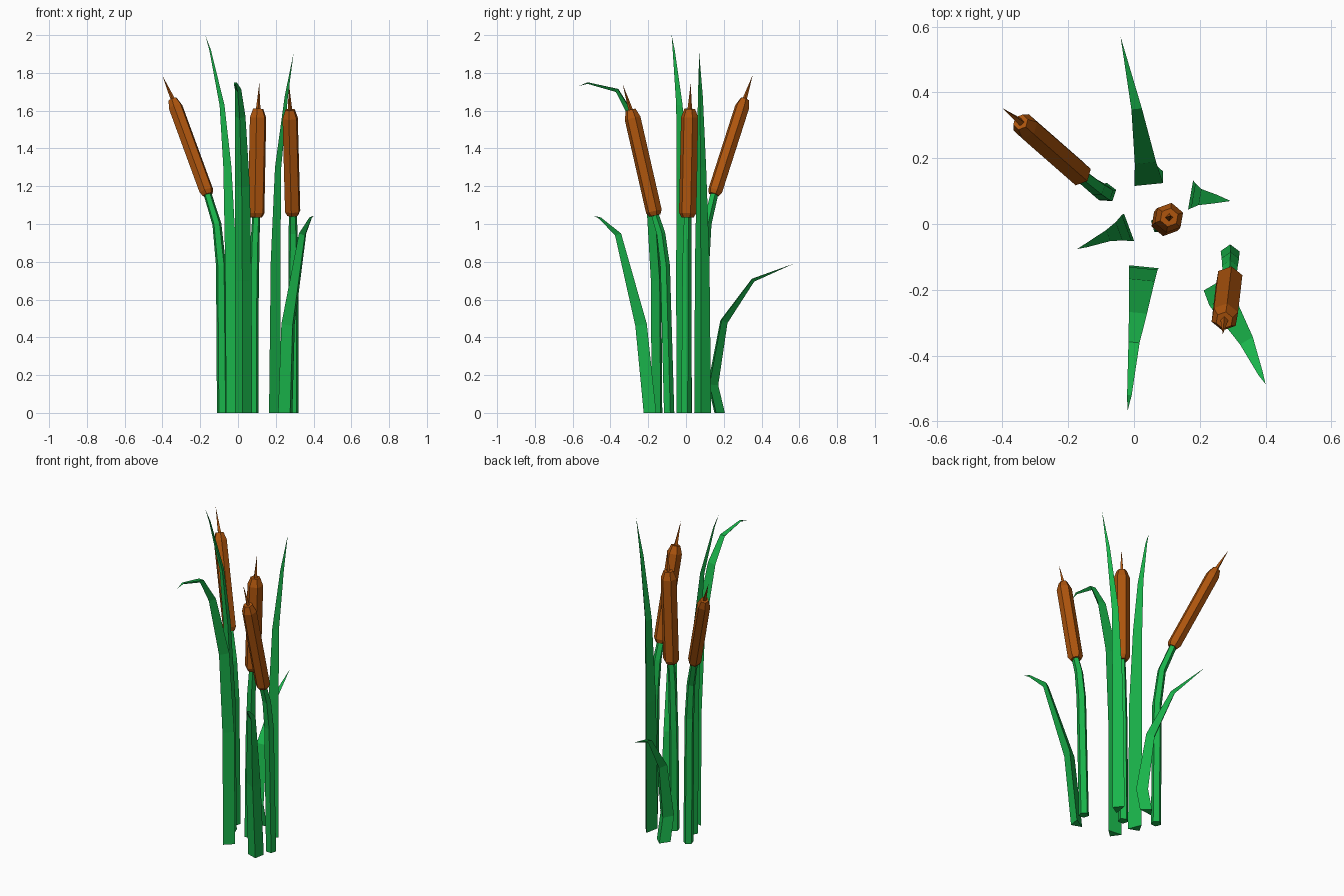
import bpy, bmesh, math
from mathutils import Vector

if "Cube" in bpy.data.objects:
    bpy.data.objects.remove(bpy.data.objects["Cube"])


def material(name, color):
    m = bpy.data.materials.new(name)
    m.diffuse_color = (*color, 1)
    m.use_nodes = True
    m.node_tree.nodes["Principled BSDF"].inputs["Base Color"].default_value = m.diffuse_color
    return m


GREEN = material("reed_green", (0.01, 0.46, 0.07))
BROWN = material("head_brown", (0.42, 0.09, 0.004))


def tangent(pts, i):
    return (pts[min(i + 1, len(pts) - 1)] - pts[max(i - 1, 0)]).normalized()


def loft(name, rings, mat):
    """Skin a list of equal-sized point rings and cap both ends."""
    bm = bmesh.new()
    vs = [[bm.verts.new(p) for p in r] for r in rings]
    n = len(vs[0])
    for a, b in zip(vs, vs[1:]):
        for i in range(n):
            j = (i + 1) % n
            bm.faces.new((a[i], a[j], b[j], b[i]))
    bm.faces.new(vs[0][::-1])
    bm.faces.new(vs[-1])
    bmesh.ops.remove_doubles(bm, verts=bm.verts, dist=0.0008)
    bmesh.ops.recalc_face_normals(bm, faces=bm.faces)
    me = bpy.data.meshes.new(name)
    bm.to_mesh(me)
    bm.free()
    me.materials.append(mat)
    ob = bpy.data.objects.new(name, me)
    bpy.context.collection.objects.link(ob)
    return ob


def leaf(name, outward, path, widths):
    """Blade with a flat inner face and a ridge along its outer side."""
    pts = [Vector(p) for p in path]
    side = Vector((-outward[1], outward[0], 0)).normalized()
    rings = []
    for i, (p, w) in enumerate(zip(pts, widths)):
        t = Vector((0, 0, 1)) if i == 0 else tangent(pts, i)
        out = side.cross(t).normalized()
        rings.append([p - side * w / 2, p + side * w / 2, p + out * w * 0.58])
    loft(name, rings, GREEN)


def tube(name, pts, radii, sides, mat, turn=0.0):
    pts = [Vector(p) for p in pts]
    rings = []
    for i, (p, r) in enumerate(zip(pts, radii)):
        t = Vector((0, 0, 1)) if pts[i].z == 0 else tangent(pts, i)
        u = Vector((0, 1, 0)).cross(t).normalized()
        v = t.cross(u)
        ang = [turn + math.tau * k / sides for k in range(sides)]
        rings.append([p + (u * math.cos(a) + v * math.sin(a)) * r for a in ang])
    loft(name, rings, mat)


def cattail(name, stem, top, tip, r):
    """Stem, six-sided seed head with bevelled ends, thin spike."""
    tube(name + "_stem", stem, [0.03, 0.028, 0.025, 0.022], 5, GREEN, 0.3)
    a, b, c = Vector(stem[-1]), Vector(top), Vector(tip)
    tube(name + "_head", [a.lerp(b, f) for f in (0, 0.04, 0.92, 1)],
         [r * 0.72, r, r, r * 0.62], 6, BROWN, 0.35)
    tube(name + "_spike", [b.lerp(c, -0.1), c], [0.013, 0.0004], 4, BROWN)


# Cattails
cattail("left_cattail",
        [(-0.083, 0.095, 0), (-0.09, 0.095, 0.78), (-0.112, 0.11, 1.0), (-0.16, 0.148, 1.155)],
        (-0.345, 0.31, 1.66), (-0.40, 0.352, 1.785), 0.039)
cattail("middle_cattail",
        [(0.08, 0.0, 0), (0.083, 0.002, 0.6), (0.09, 0.004, 0.9), (0.096, 0.008, 1.035)],
        (0.107, 0.02, 1.61), (0.113, 0.025, 1.745), 0.046)
cattail("right_cattail",
        [(0.292, -0.092, 0), (0.293, -0.113, 0.78), (0.292, -0.135, 0.95), (0.29, -0.165, 1.045)],
        (0.275, -0.293, 1.605), (0.27, -0.335, 1.74), 0.043)

# Leaves
leaf("left_leaf", (-0.94, -0.35),
     [(-0.015, -0.01, 0), (-0.022, -0.012, 0.8), (-0.045, -0.022, 1.3),
      (-0.078, -0.035, 1.63), (-0.145, -0.065, 1.92), (-0.173, -0.076, 2.0)],
     [0.088, 0.085, 0.06, 0.036, 0.012, 0.0004])
leaf("right_leaf", (0.98, -0.17),
     [(0.172, 0.088, 0), (0.18, 0.086, 0.8), (0.2, 0.082, 1.3),
      (0.25, 0.076, 1.68), (0.294, 0.07, 1.905)],
     [0.09, 0.078, 0.05, 0.026, 0.0004])
leaf("front_leaf", (-0.1, -1),
     [(0.03, -0.13, 0), (0.028, -0.135, 0.7), (0.024, -0.17, 1.2), (0.012, -0.27, 1.57),
      (0.0, -0.36, 1.715), (-0.014, -0.52, 1.75), (-0.02, -0.57, 1.73)],
     [0.09, 0.088, 0.078, 0.055, 0.034, 0.014, 0.0004])
leaf("back_leaf", (-0.1, 1),
     [(0.045, 0.155, 0), (0.045, 0.12, 0.15), (0.035, 0.185, 0.49),
      (0.008, 0.35, 0.71), (-0.041, 0.57, 0.79)],
     [0.088, 0.088, 0.065, 0.032, 0.0004])
leaf("short_leaf", (0.5, -0.85),
     [(0.25, -0.18, 0), (0.265, -0.228, 0.47), (0.342, -0.355, 0.95),
      (0.385, -0.455, 1.035), (0.4, -0.487, 1.043)],
     [0.088, 0.082, 0.045, 0.016, 0.0004])
